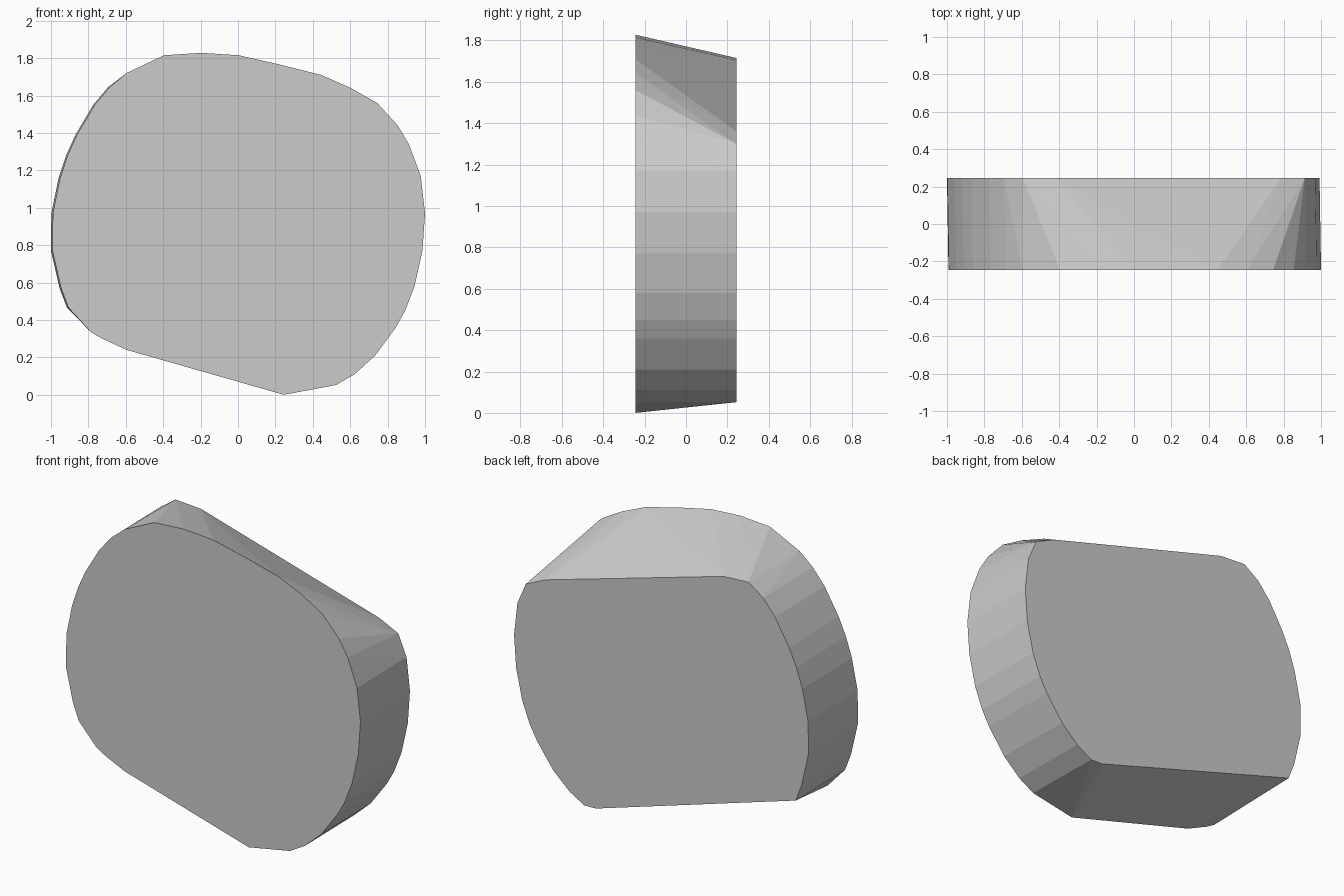
import bpy, bmesh

if "Cube" in bpy.data.objects:
    bpy.data.objects.remove(bpy.data.objects["Cube"])

Y_FRONT, Y_BACK = -0.245, 0.245
SHIFT = 0.004  # the back outline leans very slightly to the left

# outline shared by both faces: rounded right and left flanks (x, z)
right_side = [(0.52, 0.052), (0.62, 0.11), (0.73, 0.21), (0.84, 0.36), (0.89, 0.45),
              (0.94, 0.58), (0.982, 0.77), (0.996, 0.97), (0.973, 1.17)]
left_side = [(-0.69, 1.645), (-0.77, 1.55), (-0.865, 1.39), (-0.915, 1.28), (-0.955, 1.16),
             (-0.994, 0.97), (-0.996, 0.77), (-0.95, 0.57), (-0.91, 0.465)]

# top and bottom edges that differ between the two faces
front_only = [(0.91, 1.34), (0.85, 1.44), (0.74, 1.56), (0.60, 1.64), (0.44, 1.71),
              (0.20, 1.77), (0.0, 1.815), (-0.20, 1.828), (-0.40, 1.815), (-0.60, 1.72),
              (-0.79, 0.335), (-0.74, 0.305), (-0.60, 0.24), (0.24, 0.0)]
back_only = [(0.917, 1.30), (0.79, 1.36), (-0.42, 1.705), (-0.59, 1.715), (0.44, 0.055)]

# body: skin stretched between the front and back outlines
bm = bmesh.new()
for x, z in right_side + left_side + front_only:
    bm.verts.new((x + SHIFT, Y_FRONT, z))
for x, z in right_side + left_side + back_only:
    bm.verts.new((x - SHIFT, Y_BACK, z))
result = bmesh.ops.convex_hull(bm, input=bm.verts[:])
unused = [v for v in result["geom_interior"] if isinstance(v, bmesh.types.BMVert)]
bmesh.ops.delete(bm, geom=unused, context='VERTS')

# merge the flat front and back into single faces
bmesh.ops.dissolve_limit(bm, angle_limit=0.005, verts=bm.verts[:], edges=bm.edges[:])
bmesh.ops.recalc_face_normals(bm, faces=bm.faces[:])

mesh = bpy.data.meshes.new("faceted_slab")
bm.to_mesh(mesh)
bm.free()
slab = bpy.data.objects.new("faceted_slab", mesh)
bpy.context.collection.objects.link(slab)
